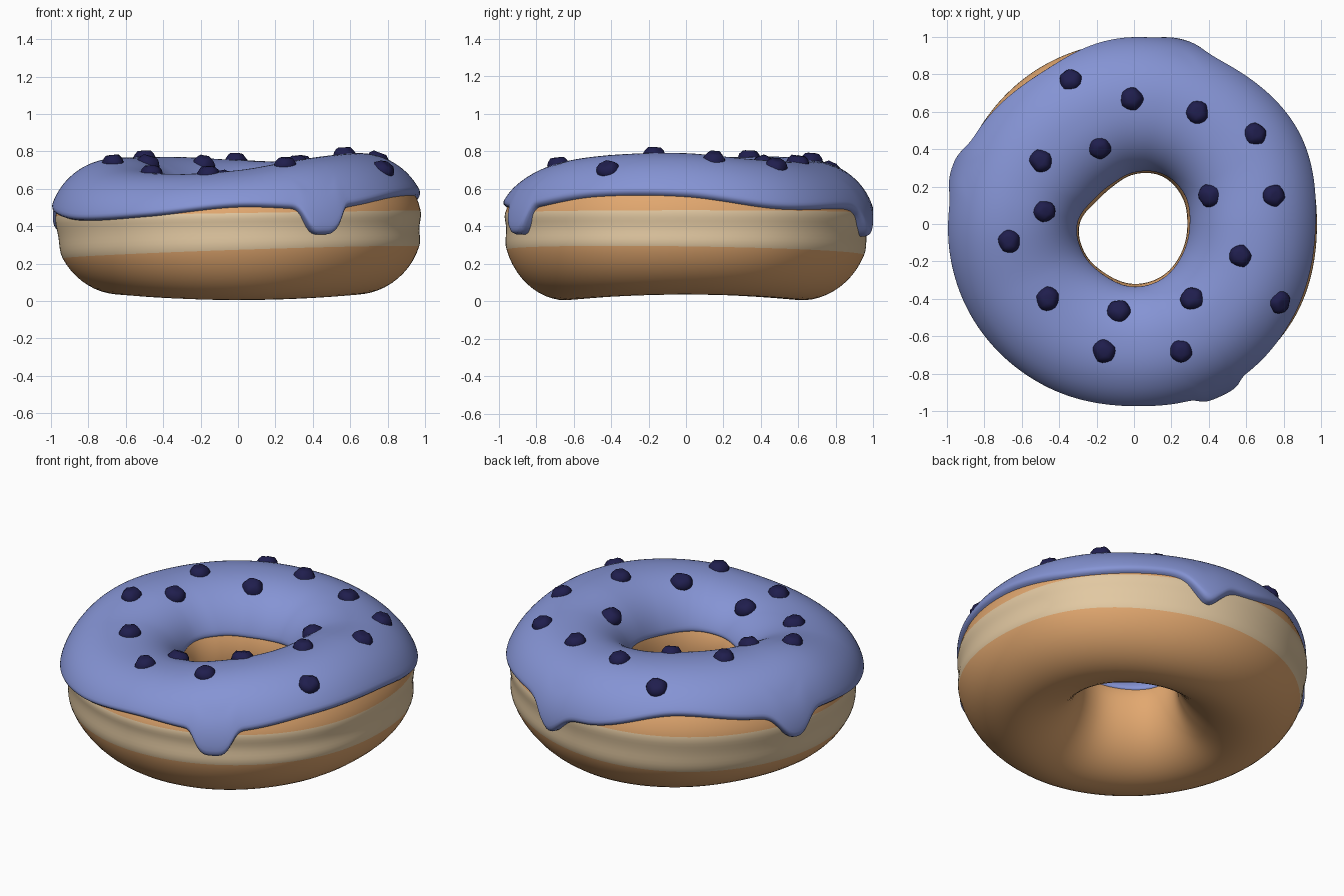
import bpy, bmesh, random
from math import sin, cos, asin, atan2, hypot, pi, radians, exp, copysign
from mathutils import Vector

random.seed(4)
if "Cube" in bpy.data.objects:
    bpy.data.objects.remove(bpy.data.objects["Cube"])


def material(name, rgb):
    m = bpy.data.materials.new(name)
    m.use_nodes = True
    m.diffuse_color = (*rgb, 1)
    m.node_tree.nodes["Principled BSDF"].inputs["Base Color"].default_value = (*rgb, 1)
    return m


dough_mat = material("golden dough", (.76, .39, .16))
pale_mat = material("pale dough band", (.76, .58, .36))
icing_mat = material("blue icing", (.235, .295, .66))
berry_mat = material("dark berry", (.014, .013, .075))


def around(values):
    """Smooth periodic function of the angle through evenly spaced values."""
    n = len(values)

    def f(angle):
        x = (angle / (2 * pi)) % 1 * n
        i, u = int(x), x % 1
        a, b, c, d = (values[(i + k) % n] for k in (-1, 0, 1, 2))
        return b + .5 * u * (c - a + u * (2*a - 5*b + 4*c - d + u * (3*(b - c) + d - a)))
    return f


# Shape controls, one value every thirty degrees from +x
outer = around([.985, 1.0, .98, .98, .98, .975, .98, .975, .97, .975, .99, 1.0])
inner = around([.285, .295, .295, .265, .23, .235, .29, .305, .305, .32, .315, .295])
crest = around([.79, .76, .745, .755, .77, .77, .76, .70, .68, .70, .755, .785])
rim = around([.555, .49, .49, .46, .57, .52, .48, .43, .45, .50, .49, .555])
# Icing runs: angle, depth, width, bluntness
DRIPS = ((-63, .135, 6.5, 4), (75, .125, 6, 2), (163, .13, 6.5, 2.4))
MID, COAT = .40, .028


def drip(a):
    """Depth of the running icing at an angle."""
    total = 0
    for centre, depth, width, blunt in DRIPS:
        off = (a - radians(centre) + pi) % (2 * pi) - pi
        total += depth * exp(-abs(off / radians(width)) ** blunt)
    return total


def heights(a):
    """Extent of the ring above and below its middle height."""
    return crest(a) - COAT - MID, MID - .005 - .03 * cos(a) ** 2


def section(a, t, offset=0):
    """Radius and height on the ring cross-section; t = 0 faces outward."""
    ro, ri = outer(a), inner(a)
    up, down = heights(a)
    c, s = cos(t), sin(t)
    half = (ro - ri) / 2 + offset
    power = .92 if s > 0 else .92 + .13 * min(1, -3 * s)
    r = (ro + ri) / 2 + half * copysign(abs(c) ** power, c)
    return r, MID + ((up if s > 0 else down) + offset) * s


def level(a, z):
    """Cross-section angle on the outer side at a height."""
    up, down = heights(a)
    return asin((z - MID) / (up if z > MID else down))


def grid(name, columns, rows, point, closed, mats, pale_rows=0):
    bm = bmesh.new()
    vs = []
    for i in range(rows):
        ring = []
        for j in range(columns):
            a = 2 * pi * j / columns
            r, z = point(a, i)
            ring.append(bm.verts.new((r * cos(a), r * sin(a), z)))
        vs.append(ring)
    for i in range(rows if closed else rows - 1):
        for j in range(columns):
            k, n = (j + 1) % columns, (i + 1) % rows
            f = bm.faces.new((vs[i][j], vs[i][k], vs[n][k], vs[n][j]))
            f.material_index = int(i < pale_rows)
            f.smooth = True
    return finish(name, bm, mats)


def finish(name, bm, mats):
    me = bpy.data.meshes.new(name)
    bm.to_mesh(me)
    bm.free()
    for m in mats:
        me.materials.append(m)
    ob = bpy.data.objects.new(name, me)
    bpy.context.collection.objects.link(ob)
    return ob


# Dough ring, with mesh rows that follow the wavy pale band
BAND, ROWS = 10, 60


def dough_point(a, i):
    low = level(a, .26 + .035 * cos(a + .4))
    high = level(a, .47 + .015 * cos(a))
    if i <= BAND:
        u = i / BAND
        r, z = section(a, low + (high - low) * u)
        return r - .015 * sin(pi * u) ** 2, z
    u = (i - BAND) / (ROWS - BAND)
    return section(a, high + (low + 2 * pi - high) * u)


grid("dough_ring", 180, ROWS, dough_point, True, [dough_mat, pale_mat], BAND)

# Icing coat with a rounded lip and drips
LIP = ((0, -.3), (.004, .35), (.012, .75), (.025, .95))
STEPS = 36
PATH = list(LIP) + [(.04 + .92 * k / STEPS, 1) for k in range(STEPS + 1)]
PATH += [(1 - u, h) for u, h in reversed(LIP)]


def icing_point(a, i):
    u, h = PATH[i]
    d = drip(a)
    start = level(a, rim(a) - d)
    end = pi - asin(.33 + .03 * sin(3 * a))
    thick = COAT * (1 - .6 * u ** 4) + (.004 + .1 * d) * max(0, 1 - 4 * u)
    return section(a, start + (end - start) * u, thick * h)


grid("icing", 360, len(PATH), icing_point, False, [icing_mat])

# Lumpy berries half sunk into the icing
SPOTS = ((-.34, .77), (-.01, .67), (.34, .6), (.65, .48), (-.5, .34), (-.18, .4),
         (.4, .15), (.75, .15), (-.48, .07), (-.67, -.09), (.57, -.17), (-.46, -.4),
         (-.08, -.46), (.31, -.4), (.78, -.42), (-.16, -.68), (.25, -.68))
for n, (x, y) in enumerate(SPOTS):
    a, r = atan2(y, x), hypot(x, y)
    t = min((pi * k / 200 for k in range(201)),
            key=lambda k: abs(section(a, k, COAT)[0] - r))
    (r0, z0), (r1, z1) = section(a, t - .02, COAT), section(a, t + .02, COAT)
    up = Vector(((z1 - z0) * cos(a), (z1 - z0) * sin(a), r0 - r1)).normalized()
    bm = bmesh.new()
    bmesh.ops.create_icosphere(bm, subdivisions=1, radius=.059)
    for v in bm.verts:
        v.co *= random.uniform(.9, 1.1)
        v.co.z *= .78
    bmesh.ops.subdivide_edges(bm, edges=bm.edges, cuts=2, use_grid_fill=True, smooth=.8)
    for f in bm.faces:
        f.smooth = True
    ob = finish(f"berry_{n + 1}", bm, [berry_mat])
    ob.location = Vector((x, y, section(a, t, COAT)[1])) - up * .012
    ob.rotation_euler = up.to_track_quat("Z", "Y").to_euler()
